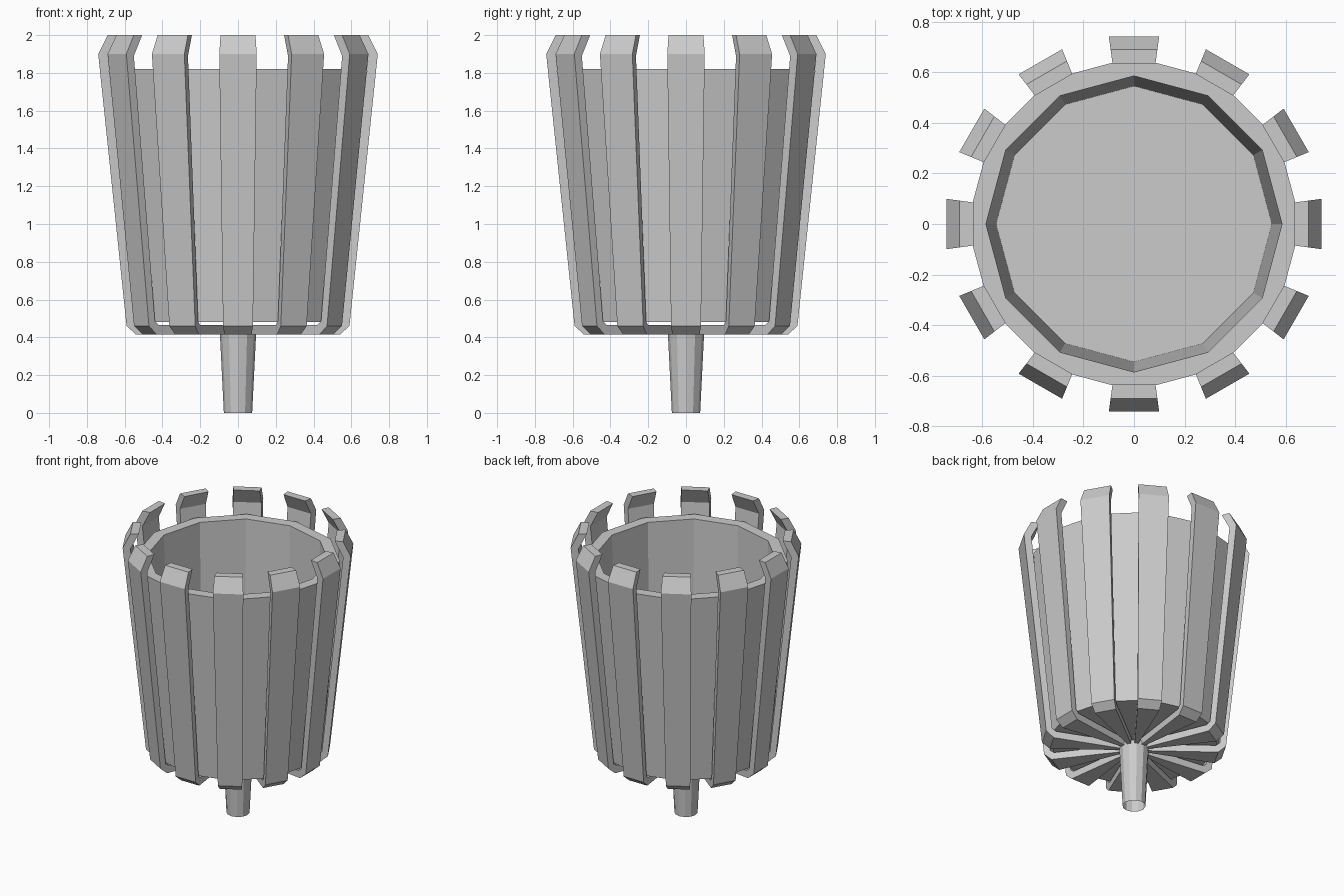
import bpy, bmesh
from math import sin, cos, pi

if "Cube" in bpy.data.objects:
    bpy.data.objects.remove(bpy.data.objects["Cube"])

COUNT = 12


def make_object(name, bm):
    bmesh.ops.recalc_face_normals(bm, faces=bm.faces)
    mesh = bpy.data.meshes.new(name)
    bm.to_mesh(mesh)
    bm.free()
    obj = bpy.data.objects.new(name, mesh)
    bpy.context.collection.objects.link(obj)
    return obj


def lathe(name, profile, sides, caps=()):
    """Stack of rings (radius, z); caps lists ring indices to fill."""
    bm = bmesh.new()
    rings = [[bm.verts.new((r * cos(2 * pi * i / sides), r * sin(2 * pi * i / sides), z))
              for i in range(sides)] for r, z in profile]
    for a, b in zip(rings, rings[1:]):
        for i in range(sides):
            j = (i + 1) % sides
            bm.faces.new((a[i], a[j], b[j], b[i]))
    for c in caps:
        bm.faces.new(rings[c])
    return make_object(name, bm)


# One bent slat: side profile (radius, z), widening with distance from the axis
SLAT = [(0.02, 0.415), (0.54, 0.415), (0.59, 0.46), (0.74, 1.9), (0.69, 2.0),
        (0.635, 2.0), (0.69, 1.89), (0.55, 0.485), (0.525, 0.465), (0.02, 0.465)]
SPREAD = 0.134


def slat(name, angle):
    bm = bmesh.new()
    c, s = cos(angle), sin(angle)
    sides = []
    for sign in (-1, 1):
        ring = []
        for r, z in SLAT:
            w = sign * SPREAD * r
            ring.append(bm.verts.new((r * c - w * s, r * s + w * c, z)))
        sides.append(ring)
    a, b = sides
    bm.faces.new(a)
    bm.faces.new(b[::-1])
    n = len(SLAT)
    for i in range(n):
        j = (i + 1) % n
        bm.faces.new((a[i], b[i], b[j], a[j]))
    return make_object(name, bm)


for k in range(COUNT):
    slat(f"slat_{k + 1}", 2 * pi * k / COUNT)

# Twelve-sided liner with a thick rim and a floor
lathe("liner", [(0.55, 0.48), (0.66, 1.82), (0.585, 1.82), (0.545, 0.50)], COUNT, caps=(0, 3))

# Tapered hollow post
lathe("post", [(0.075, 0.0), (0.097, 0.44)], COUNT)
